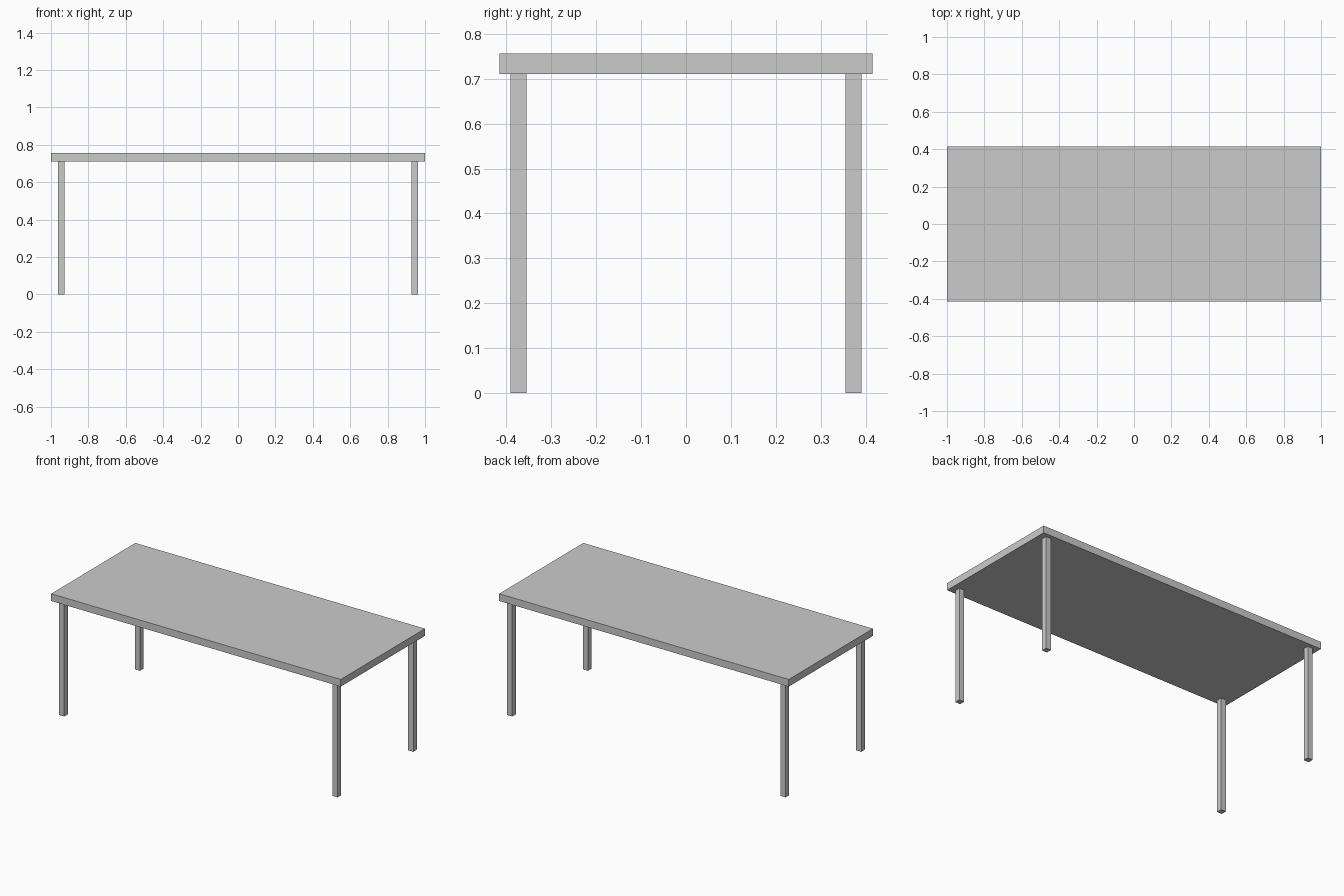
import bpy

if "Cube" in bpy.data.objects:
    bpy.data.objects.remove(bpy.data.objects["Cube"])

TOP_Z, UNDER_Z = 0.756, 0.711
LEG = 0.035


def box(name, x, y, z0, z1, sx, sy):
    bpy.ops.mesh.primitive_cube_add(size=1, location=(x, y, (z0 + z1) / 2))
    ob = bpy.context.object
    ob.name = name
    ob.scale = (sx, sy, z1 - z0)
    bpy.ops.object.transform_apply(location=False, rotation=False, scale=True)
    return ob


# Flat slab top
box("tabletop", 0, 0, UNDER_Z, TOP_Z, 2.0, 0.83)

# Four square legs set in from the corners
for side_x, sx in (("left", -1), ("right", 1)):
    for side_y, sy in (("front", -1), ("back", 1)):
        box(f"{side_y}_{side_x}_leg", sx * 0.944, sy * 0.373, 0, UNDER_Z, LEG, LEG)
